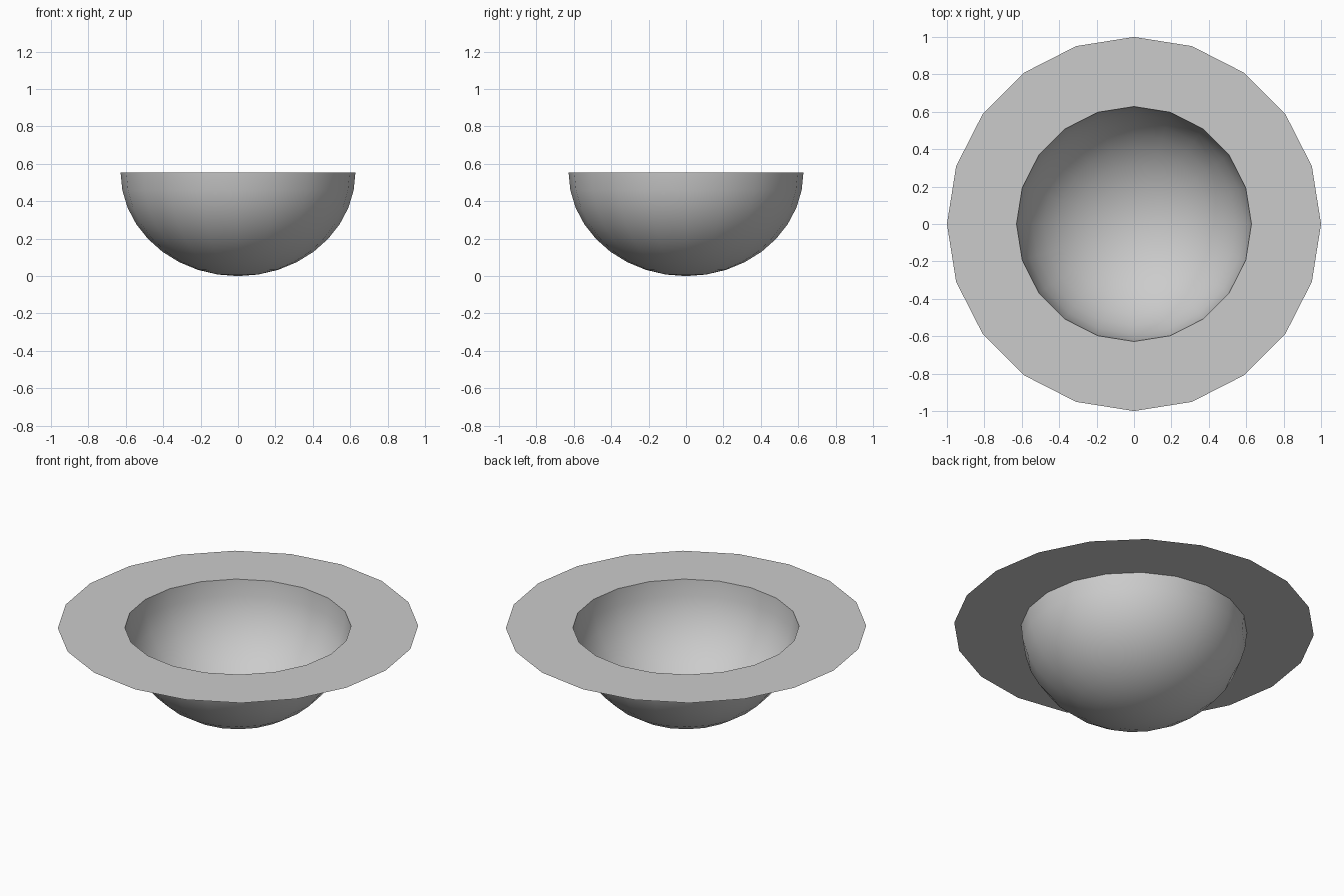
import bpy, bmesh
from math import sin, cos, pi, radians

if "Cube" in bpy.data.objects:
    bpy.data.objects.remove(bpy.data.objects["Cube"])

SIDES, STEPS = 20, 9
BOWL_R, DEPTH, RIM_R = 0.628, 0.555, 1.0


def ring(bm, r, z):
    return [bm.verts.new((r * cos(2 * pi * i / SIDES), r * sin(2 * pi * i / SIDES), z))
            for i in range(SIDES)]


def bridge(bm, outer, inner):
    for i in range(SIDES):
        j = (i + 1) % SIDES
        bm.faces.new((outer[i], outer[j], inner[j], inner[i]))


bm = bmesh.new()

# flat brim, one thin sheet
lip = ring(bm, BOWL_R, DEPTH)
bridge(bm, ring(bm, RIM_R, DEPTH), lip)

# half-ellipsoid bowl hanging from the brim
prev = lip
for k in range(1, STEPS):
    a = radians(90 * k / STEPS)
    cur = ring(bm, BOWL_R * cos(a), DEPTH * (1 - sin(a)))
    bridge(bm, prev, cur)
    prev = cur

# bottom cap
pole = bm.verts.new((0, 0, 0))
for i in range(SIDES):
    bm.faces.new((prev[i], prev[(i + 1) % SIDES], pole))

mesh = bpy.data.meshes.new("brimmed_bowl")
bm.to_mesh(mesh)
bm.free()
bowl = bpy.data.objects.new("brimmed_bowl", mesh)
bpy.context.collection.objects.link(bowl)

# smooth bowl, crisp brim edge
bpy.context.view_layer.objects.active = bowl
bowl.select_set(True)
bpy.ops.object.shade_smooth_by_angle(angle=radians(35))
